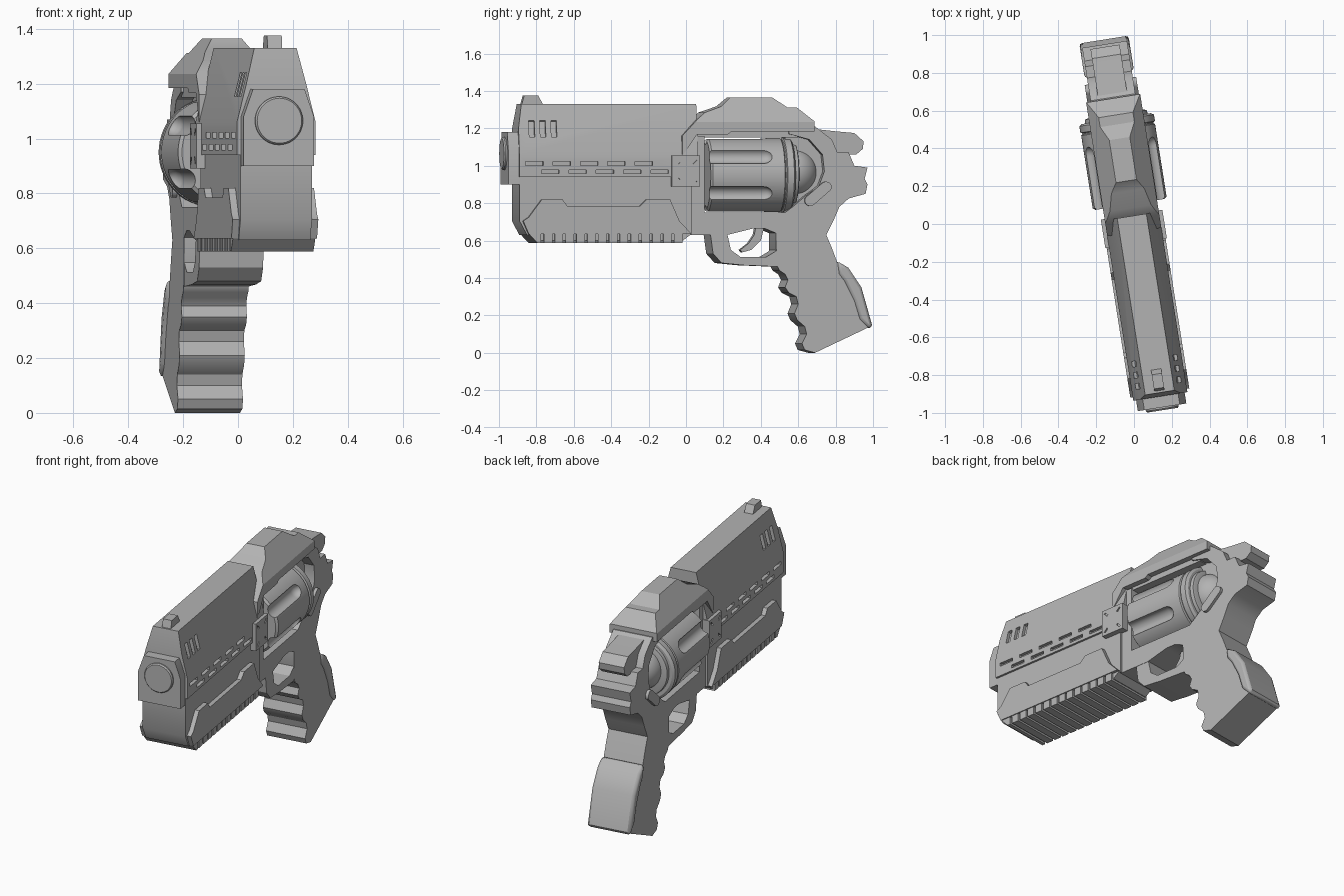
import bpy
import bmesh
from math import sin, cos, pi, radians
from mathutils import Matrix, Vector

if "Cube" in bpy.data.objects:
    bpy.data.objects.remove(bpy.data.objects["Cube"], do_unlink=True)

YAW = radians(9)
PLACE = Matrix.Translation((-0.005, 0, 0)) @ Matrix.Rotation(YAW, 4, 'Z')

steel = bpy.data.materials.new("grey_steel")
steel.use_nodes = True
steel.diffuse_color = (0.45, 0.45, 0.45, 1)
steel.node_tree.nodes["Principled BSDF"].inputs["Base Color"].default_value = steel.diffuse_color


def along(y, half):
    """Distance along the slanted body for a point on its side face."""
    return (y - half * sin(YAW)) / cos(YAW)


def finish(name, bm):
    """Turn a bmesh into a placed, shaded object."""
    bmesh.ops.recalc_face_normals(bm, faces=bm.faces)
    bm.transform(PLACE)
    mesh = bpy.data.meshes.new(name)
    bm.to_mesh(mesh)
    bm.free()
    mesh.materials.append(steel)
    obj = bpy.data.objects.new(name, mesh)
    bpy.context.collection.objects.link(obj)
    return obj


def prism(name, outline, half, taper=None, bevel=0):
    """Side profile extruded across the body, optionally narrowing upward."""
    bm = bmesh.new()
    verts = [bm.verts.new((-half, along(y, half), z)) for y, z in outline]
    face = bm.faces.new(verts)
    new = bmesh.ops.extrude_face_region(bm, geom=[face])["geom"]
    moved = [v for v in new if isinstance(v, bmesh.types.BMVert)]
    bmesh.ops.translate(bm, verts=moved, vec=(2 * half, 0, 0))
    if taper:
        low, high, top = taper
        everything = bm.verts[:] + bm.edges[:] + bm.faces[:]
        bmesh.ops.bisect_plane(bm, geom=everything, plane_co=(0, 0, low), plane_no=(0, 0, 1))
        for v in bm.verts:
            t = max(0, (v.co.z - low) / (high - low))
            v.co.x *= 1 + t * (top / half - 1)
    obj = finish(name, bm)
    if bevel:
        mod = obj.modifiers.new("edge_bevel", 'BEVEL')
        mod.width = bevel
        mod.segments = 2
        mod.limit_method = 'ANGLE'
        mod.angle_limit = radians(50)
    return obj


def block(name, y0, y1, z0, z1, half):
    return prism(name, [(y0, z0), (y0, z1), (y1, z1), (y1, z0)], half)


def spin(bm, profile, x, z, steps):
    """Add a solid turned around a lengthwise axis."""
    rings = [[bm.verts.new((x + r * cos(2 * pi * i / steps), y, z + r * sin(2 * pi * i / steps)))
              for i in range(steps)] for y, r in profile]
    for a, b in zip(rings, rings[1:]):
        for i in range(steps):
            j = (i + 1) % steps
            bm.faces.new((a[i], a[j], b[j], b[i]))
    bm.faces.new(rings[0])
    bm.faces.new(rings[-1])


def turned(name, profile, z, steps=48):
    bm = bmesh.new()
    spin(bm, profile, 0, z, steps)
    return finish(name, bm)


def add_box(bm, centre, size, turn=None):
    matrix = Matrix.Translation(centre) @ (turn or Matrix()) @ Matrix.Diagonal(Vector(size)).to_4x4()
    bmesh.ops.create_cube(bm, size=1, matrix=matrix)


def carve(obj, bm):
    """Cut a set of solids out of an object."""
    cutter = finish("cutter", bm)
    cutter.hide_render = True
    mod = obj.modifiers.new("cut", 'BOOLEAN')
    mod.operation = 'DIFFERENCE'
    mod.solver = 'EXACT'
    mod.object = cutter
    bpy.context.view_layer.objects.active = obj
    bpy.ops.object.modifier_apply(modifier=mod.name)
    bpy.data.objects.remove(cutter, do_unlink=True)


# Barrel shroud with side slots and slanted vents
barrel = prism("barrel_shroud", [(-.89, .94), (-.89, 1.2), (-.87, 1.33), (.065, 1.33), (.065, .94)],
               .145, taper=(1.06, 1.33, .078))
bm = bmesh.new()
for side in (-1, 1):
    for i in range(5):
        for start, height in ((-.81, 1.012), (-.725, .968)):
            add_box(bm, (side * .145, along(start + .146 * i, .145), height), (.04, .095, .02))
    lean = Matrix.Rotation(-side * .253, 4, 'Y')
    for i in range(3):
        add_box(bm, (side * .108, along(-.825 + .059 * i, .108), 1.197), (.03, .03, .09), lean)
carve(barrel, bm)

# Muzzle and front sight
prism("muzzle_plate", [(-.95, .9), (-.95, 1.18), (-.85, 1.18), (-.85, .9)], .13, taper=(1.08, 1.18, .095))
turned("muzzle_cap", [(-.9, .088), (-.99, .088), (-.998, .082)], 1.065)
prism("front_sight", [(-.88, 1.32), (-.865, 1.375), (-.79, 1.375), (-.76, 1.32)], .027)

# Lower shroud, raised side panels and ribbed rail
prism("lower_shroud", [(-.89, .95), (-.89, .705), (-.85, .63), (.03, .63), (.03, .95)], .132)
prism("side_panels", [(-.87, .705), (-.84, .725), (-.77, .82), (-.66, .82), (-.635, .785), (-.245, .785),
                      (-.21, .82), (-.085, .82), (-.035, .705), (.03, .635), (-.84, .635)], .158)
prism("rail_base", [(-.84, .636), (-.79, .6), (-.016, .6), (.03, .636)], .14)
prism("rail_nose", [(-.84, .636), (-.795, .588), (-.775, .588), (-.775, .636)], .152)
bm = bmesh.new()
for i in range(13):
    add_box(bm, (0, along(-.737 + .058 * i, .152), .612), (.304, .045, .049))
finish("rail_ribs", bm)

# Hinge plate with corner slots
hinge = block("hinge_plate", -.075, .075, .89, 1.055, .165)
bm = bmesh.new()
for side in (-1, 1):
    for dy in (-1, 1):
        for dz in (-1, 1):
            add_box(bm, (side * .165, along(dy * .046, .165), .972 + dz * .052), (.014, .03, .01),
                    Matrix.Rotation(dy * dz * pi / 4, 4, 'X'))
carve(hinge, bm)

# Frame and grip in one profile, front post first, then rear, back strap and finger grooves
prism("frame_and_grip", [
    (.02, .63), (.02, 1.16), (.1, 1.16), (.1, .75), (.53, .75), (.57, .78), (.64, .84), (.71, .89),
    (.74, .97), (.73, 1.06), (.66, 1.14), (.55, 1.17), (.55, 1.21), (.69, 1.21), (.78, 1.14), (.81, 1.07),
    (.87, 1.07), (.9, 1), (.97, .99), (.955, .93), (.97, .9), (.96, .85), (.87, .825), (.82, .78),
    (.79, .71), (.75, .63), (.78, .56), (.81, .48), (.87, .44), (.93, .35), (.985, .14), (.69, 0),
    (.635, .015), (.62, .05), (.645, .1), (.635, .14), (.595, .175), (.58, .21), (.6, .26), (.59, .3),
    (.55, .32), (.53, .35), (.545, .39), (.53, .42), (.5, .44), (.485, .47), (.48, .64), (.42, .665),
    (.36, .665), (.22, .63)], .12)
prism("back_strap", [(.81, .49), (.87, .455), (.94, .35), (.997, .15), (.985, .125), (.93, .18),
                     (.9, .28), (.85, .38), (.82, .42)], .132, bevel=.02)

# Trigger guard and trigger
prism("trigger_guard", [(.13, .64), (.145, .53), (.19, .48), (.31, .468), (.5, .46), (.5, .57), (.475, .54),
                        (.43, .513), (.29, .513), (.24, .55), (.22, .64)], .118)
prism("trigger", [(.375, .68), (.42, .68), (.4, .6), (.35, .55), (.3, .537), (.29, .55), (.335, .585),
                  (.365, .63)], .03)

# Top strap and the bars that frame the drum
prism("top_strap", [(-.02, 1.05), (-.02, 1.16), (.064, 1.25), (.107, 1.285), (.197, 1.317), (.25, 1.365),
                    (.475, 1.365), (.55, 1.312), (.6, 1.312), (.688, 1.237), (.688, 1.184), (.245, 1.184),
                    (.225, 1.168), (.06, 1.168)], .145, taper=(1.235, 1.365, .055))
block("upper_bar", .05, .6, 1.15, 1.2, .11)
block("rear_web", .53, .76, .76, 1.18, .06)

# Hammer
prism("hammer", [(.66, 1.15), (.66, 1.2), (.79, 1.185), (.9, 1.175), (.95, 1.13), (.945, 1.09), (.91, 1.06),
                 (.8, 1.06)], .078)

# Fluted drum, rear ring and dome
drum = turned("drum", [(.105, .185), (.115, .198), (.505, .198), (.51, .19), (.516, .19), (.52, .2),
                       (.555, .2), (.565, .185)], .95, 60)
bm = bmesh.new()
for i in range(6):
    angle = pi / 6 + i * pi / 3
    tip = [(.39 + .05 * sin(a * pi / 12), .042 * cos(a * pi / 12)) for a in range(6)]
    spin(bm, [(.05, .042)] + tip, .205 * cos(angle), .95 + .205 * sin(angle), 20)
carve(drum, bm)
turned("drum_rear_ring", [(.55, .17), (.585, .165), (.59, .15)], .955)
turned("rear_dome", [(.56 + .02, .13)] + [(.58 + .13 * sin(a * pi / 20), .13 * cos(a * pi / 20))
                                         for a in range(1, 10)] + [(.71, .004)], .965)

# Slanted latch on each side
latch = []
for i in range(16):
    a = pi * i / 8
    reach = .055 if cos(a) > 0 else -.055
    px, pz = reach + .03 * cos(a), .03 * sin(a)
    tilt = radians(40)
    latch.append((.707 + px * cos(tilt) - pz * sin(tilt), .85 + px * sin(tilt) + pz * cos(tilt)))
prism("latch", latch, .138)

# Smooth the round surfaces while keeping edges sharp
bpy.ops.object.select_all(action='DESELECT')
for obj in bpy.context.collection.objects:
    if obj.type == 'MESH' and steel.name in obj.data.materials:
        obj.select_set(True)
        bpy.context.view_layer.objects.active = obj
bpy.ops.object.shade_smooth_by_angle(angle=radians(30))
